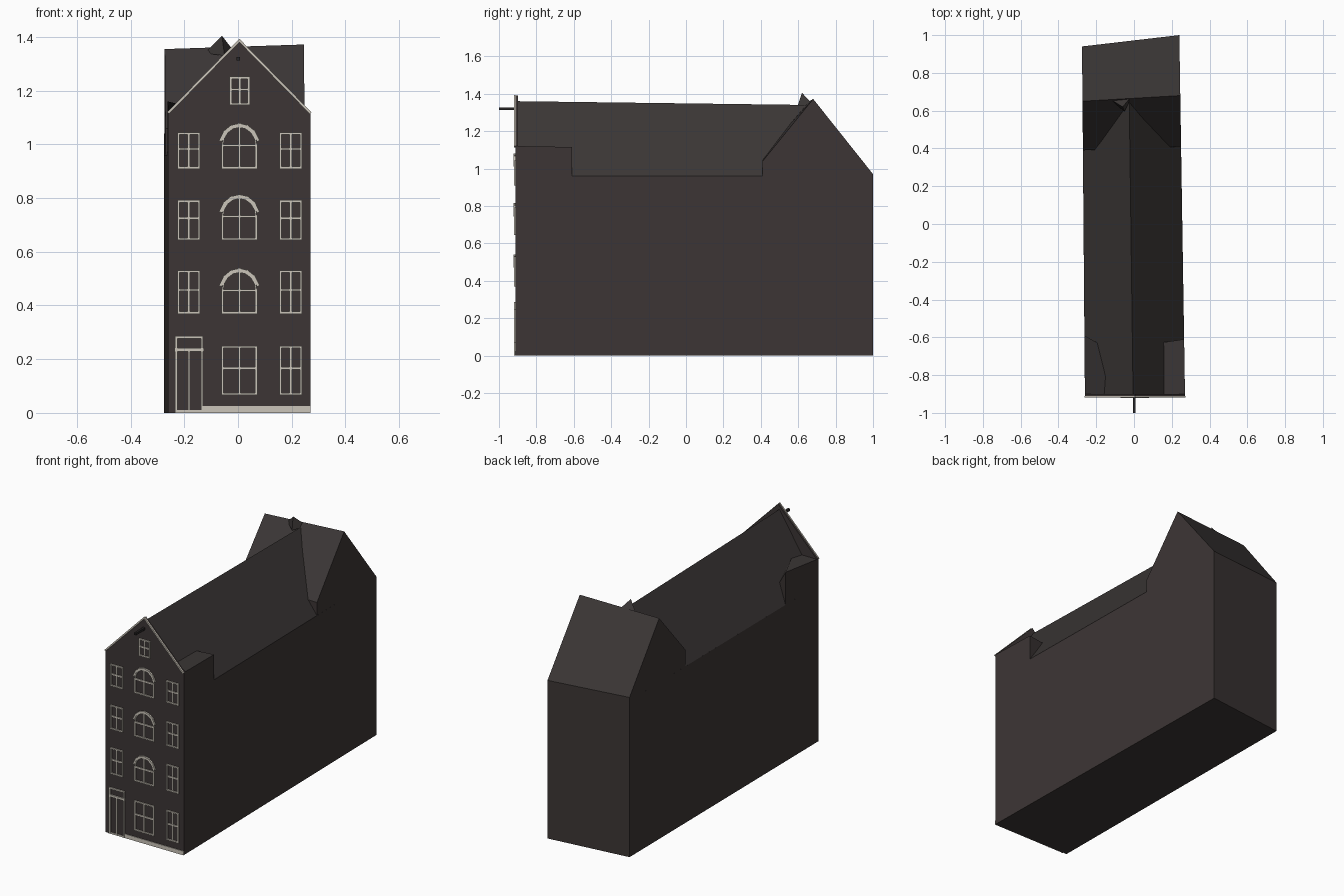
import bpy, bmesh
from math import sin, cos, radians
from mathutils import Vector

cube = bpy.data.objects.get("Cube")
if cube:
    bpy.data.objects.remove(cube, do_unlink=True)


def material(name, rgb):
    m = bpy.data.materials.new(name)
    m.use_nodes = True
    m.diffuse_color = (*rgb, 1)
    m.node_tree.nodes["Principled BSDF"].inputs["Base Color"].default_value = (*rgb, 1)
    return m


BRICK = material("dark brown wall", (0.045, 0.036, 0.035))
ROOF = material("dark grey roof", (0.043, 0.037, 0.036))
TRIM = material("pale stone trim", (0.60, 0.56, 0.49))
IRON = material("black beam", (0.02, 0.018, 0.018))

FRONT, BACK = -0.905, 1.0


def left(y):
    return -0.26 - 0.008 * (y - FRONT)


def right(y):
    return 0.27 - 0.016 * (y - FRONT)


def finish(name, bm, *mats):
    bmesh.ops.recalc_face_normals(bm, faces=bm.faces)
    mesh = bpy.data.meshes.new(name)
    bm.to_mesh(mesh)
    bm.free()
    for m in mats:
        mesh.materials.append(m)
    obj = bpy.data.objects.new(name, mesh)
    bpy.context.collection.objects.link(obj)
    return obj


def bridge(bm, ring_a, ring_b):
    """Closed solid between two matching rings of points."""
    a = [bm.verts.new(p) for p in ring_a]
    b = [bm.verts.new(p) for p in ring_b]
    bm.faces.new(a)
    bm.faces.new(b[::-1])
    for i in range(len(a)):
        j = (i + 1) % len(a)
        bm.faces.new((a[i], b[i], b[j], a[j]))


def solid(name, ring_a, ring_b, mat=BRICK, roof=False):
    bm = bmesh.new()
    bridge(bm, ring_a, ring_b)
    bmesh.ops.recalc_face_normals(bm, faces=bm.faces)
    if roof:  # upward faces are roofing
        for f in bm.faces:
            f.material_index = int(f.normal.z > 0.2)
    return finish(name, bm, mat, ROOF)


def bar(bm, p, q, width=0.008, depth=0.008):
    """Flat strip on the facade from p to q, given as (x, z)."""
    p, q = Vector(p), Vector(q)
    d = (q - p).normalized()
    n = Vector((-d.y, d.x)) * width / 2
    e = d * width / 2
    ring = [p - e + n, q + e + n, q + e - n, p - e - n]
    bridge(bm, [(v.x, FRONT - 0.006, v.y) for v in ring],
           [(v.x, FRONT - 0.006 - depth, v.y) for v in ring])


def path(bm, pts, **kw):
    for p, q in zip(pts, pts[1:]):
        bar(bm, p, q, **kw)


def arc(cx, cz, a, b, start, steps=8):
    angles = [radians(start + (180 - 2 * start) * i / steps) for i in range(steps + 1)]
    return [(cx + a * cos(t), cz + b * sin(t)) for t in angles]


# Main house walls
eave = 0.96
plan = [(left(FRONT), FRONT), (right(FRONT), FRONT), (0.24, BACK), (-0.275, 0.94)]
solid("house_walls", [(x, y, 0) for x, y in plan], [(x, y, eave) for x, y in plan])

# Long roof running front to back
solid("main_roof",
      [(left(FRONT), FRONT, eave), (right(FRONT), FRONT, eave), (-0.005, FRONT, 1.36)],
      [(left(0.64), 0.64, eave), (right(0.64), 0.64, eave), (-0.025, 0.64, 1.34)],
      roof=True)

# Rear block with a ridge running across
solid("rear_gable",
      [(left(0.39), 0.39, eave), (left(0.39), 0.39, 1.06), (-0.273, 0.65, 1.355),
       (-0.275, 0.94, 0.98), (-0.275, 0.94, eave)],
      [(right(0.41), 0.41, eave), (right(0.41), 0.41, 1.04), (0.245, 0.68, 1.372),
       (0.24, BACK, 0.97), (0.24, BACK, eave)], roof=True)

# Small raised peak where the ridges meet
bm = bmesh.new()
apex = bm.verts.new((-0.06, 0.62, 1.405))
base = [bm.verts.new(p) for p in
        [(-0.125, 0.66, 1.34), (-0.05, 0.595, 1.33), (-0.01, 0.68, 1.34)]]
bm.faces.new(base)
for i in range(3):
    bm.faces.new((apex, base[i], base[(i + 1) % 3]))
finish("ridge_peak", bm, ROOF)

# Side shoulders behind the front gable
solid("left_shoulder",
      [(0.10, FRONT, eave), (0.10, FRONT, 1.12), (right(FRONT), FRONT, 1.12),
       (right(FRONT), FRONT, eave)],
      [(0.10, -0.635, eave), (0.10, -0.635, 1.115), (right(-0.61), -0.61, 1.115),
       (right(-0.61), -0.61, eave)], roof=True)
solid("right_shoulder",
      [(-0.10, FRONT, eave), (-0.10, FRONT, 1.12), (left(FRONT), FRONT, 1.12),
       (left(FRONT), FRONT, eave)],
      [(-0.14, -0.66, eave), (-0.14, -0.66, 0.99), (left(-0.59), -0.59, 1.16),
       (left(-0.59), -0.59, eave)], roof=True)

# Front facade wall with pointed gable
gable = [(-0.26, 0), (0.27, 0), (0.27, 1.12), (0.005, 1.39), (-0.26, 1.12)]
solid("front_facade", [(x, FRONT + 0.006, z) for x, z in gable],
      [(x, FRONT - 0.006, z) for x, z in gable])

# Gable edge trim
bm = bmesh.new()
path(bm, [(-0.257, 1.12), (0.005, 1.387), (0.267, 1.12)], width=0.009)
finish("gable_trim", bm, TRIM)

# Plinth, broken by the door
bm = bmesh.new()
for x0, x1 in ((-0.26, -0.235), (-0.13, 0.27)):
    bar(bm, (x0 + 0.0125, 0.0125), (x1 - 0.0125, 0.0125), width=0.025, depth=0.004)
finish("plinth", bm, TRIM)


# Windows with a cross of glazing bars
def window(name, x0, x1, z0, z1, transom=0.55):
    bm = bmesh.new()
    mid, zt = (x0 + x1) / 2, z0 + (z1 - z0) * transom
    path(bm, [(x0, z0), (x1, z0), (x1, z1), (x0, z1), (x0, z0)])
    bar(bm, (mid, z0), (mid, z1), depth=0.006)
    bar(bm, (x0, zt), (x1, zt), depth=0.006)
    finish(name, bm, TRIM)


def arched_window(name, z0):
    x0, x1, mid = -0.058, 0.068, 0.005
    zs = z0 + 0.083
    bm = bmesh.new()
    path(bm, [(x0, zs), (x0, z0), (x1, z0), (x1, zs)])
    path(bm, arc(mid, zs, 0.063, 0.07, 0), width=0.006)
    bar(bm, (x0, zs), (x1, zs), depth=0.006)
    bar(bm, (mid, z0), (mid, zs + 0.07), depth=0.006)
    path(bm, arc(mid, zs, 0.071, 0.077, 16, 6), width=0.011, depth=0.01)
    finish(name, bm, TRIM)


for floor, (z0, z1) in enumerate([(0.07, 0.245), (0.373, 0.527), (0.648, 0.788), (0.913, 1.04)]):
    window(f"left_window_{floor}", 0.158, 0.235, z0, z1)
    if floor:
        window(f"right_window_{floor}", -0.222, -0.145, z0, z1)
        arched_window(f"arched_window_{floor}", z0)
window("ground_middle_window", -0.058, 0.068, 0.07, 0.245)
window("attic_window", -0.027, 0.04, 1.15, 1.248)

# Door frame with a fanlight
bm = bmesh.new()
path(bm, [(-0.23, 0.006), (-0.23, 0.281), (-0.134, 0.281), (-0.134, 0.006)], width=0.009)
bar(bm, (-0.23, 0.235), (-0.134, 0.235), width=0.013)
bar(bm, (-0.183, 0.008), (-0.183, 0.235), depth=0.006)
bar(bm, (-0.23, 0.005), (-0.134, 0.005), width=0.01, depth=0.004)
finish("door_frame", bm, TRIM)

# Hoisting beam
sq = [(-0.006, 1.312), (0.008, 1.312), (0.008, 1.326), (-0.006, 1.326)]
solid("hoisting_beam", [(x, FRONT, z) for x, z in sq], [(x, -1.0, z) for x, z in sq], IRON)
